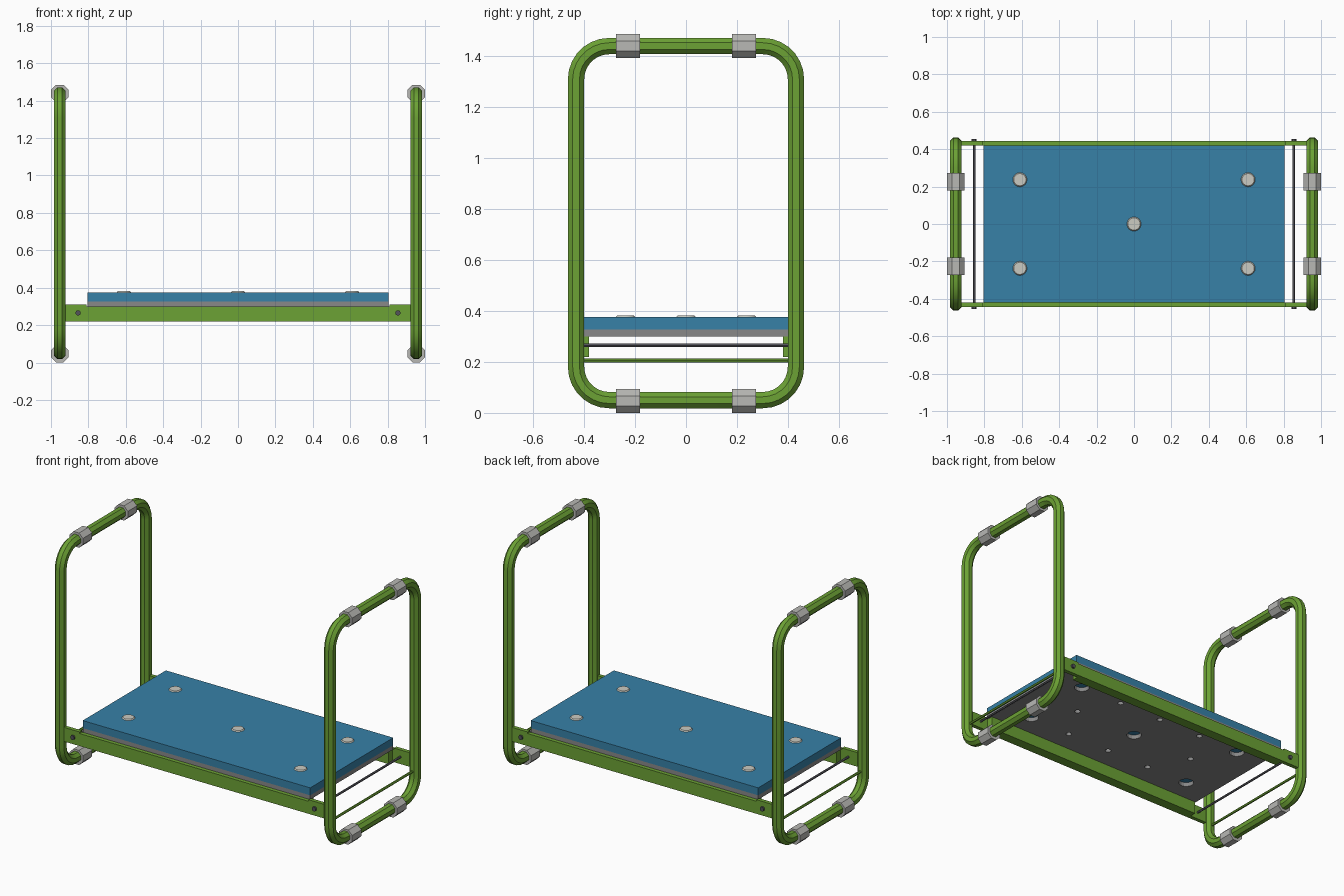
import bpy, bmesh, math
from mathutils import Vector, Matrix

if "Cube" in bpy.data.objects:
    bpy.data.objects.remove(bpy.data.objects["Cube"], do_unlink=True)


def material(name, color):
    m = bpy.data.materials.new(name)
    m.use_nodes = True
    rgba = (*color, 1)
    m.diffuse_color = rgba
    m.node_tree.nodes["Principled BSDF"].inputs["Base Color"].default_value = rgba
    return m


GREEN = material("green paint", (0.15, 0.36, 0.035))
BLUE = material("blue cushion", (0.038, 0.22, 0.39))
GREY = material("grey base", (0.25, 0.25, 0.25))
PALE = material("pale button", (0.60, 0.60, 0.54))
SLEEVE = material("light grey sleeve", (0.48, 0.48, 0.46))
STEEL = material("dark steel", (0.085, 0.085, 0.1))


def finish(name, bm, mat, smooth=False):
    bmesh.ops.recalc_face_normals(bm, faces=bm.faces)
    mesh = bpy.data.meshes.new(name)
    bm.to_mesh(mesh)
    bm.free()
    obj = bpy.data.objects.new(name, mesh)
    bpy.context.collection.objects.link(obj)
    if mat:
        mesh.materials.append(mat)
    if smooth:
        bpy.ops.object.select_all(action='DESELECT')
        obj.select_set(True)
        bpy.context.view_layer.objects.active = obj
        bpy.ops.object.shade_smooth_by_angle(angle=math.radians(30))
    return obj


def box(name, low, high, mat):
    low, high = Vector(low), Vector(high)
    bm = bmesh.new()
    bmesh.ops.create_cube(bm, size=1, matrix=Matrix.Translation((low + high) / 2)
                          @ Matrix.Diagonal((*(high - low), 1)))
    return finish(name, bm, mat)


def cylinder(name, center, radius, length, mat, axis='Y', sides=12, top=None, turn=0):
    bm = bmesh.new()
    rot = Matrix.Rotation(math.pi / 2, 4, 'X') if axis == 'Y' else Matrix()
    bmesh.ops.create_cone(bm, cap_ends=True, segments=sides, radius1=radius,
                          radius2=radius if top is None else top, depth=length,
                          matrix=Matrix.Translation(center) @ rot @ Matrix.Rotation(turn, 4, 'Z'))
    return finish(name, bm, mat, sides > 8)


# Tube loops: an octagon swept round an upright rounded rectangle
FRAME_X, HALF_Y, LOW_Z, HIGH_Z, BEND = 0.953, 0.431, 0.05, 1.438, 0.13
EIGHTH = math.pi / 8
OCT = 1 / math.cos(EIGHTH)


def tube_loop(name, x, apothem=0.032, steps=7):
    bm = bmesh.new()
    rings = []
    corners = [(1, HIGH_Z - BEND), (-1, HIGH_Z - BEND), (-1, LOW_Z + BEND), (1, LOW_Z + BEND)]
    for q, (side, cz) in enumerate(corners):
        for i in range(steps + 1):
            a = (q + i / steps) * math.pi / 2
            out = Vector((0, math.cos(a), math.sin(a)))
            p = Vector((x, side * (HALF_Y - BEND), cz)) + out * BEND
            ring = []
            for k in range(8):
                t = EIGHTH * (2 * k + 1)
                offset = out * math.cos(t) + Vector((math.sin(t), 0, 0))
                ring.append(bm.verts.new(p + offset * apothem * OCT))
            rings.append(ring)
    for i, a in enumerate(rings):
        b = rings[(i + 1) % len(rings)]
        for k in range(8):
            j = (k + 1) % 8
            bm.faces.new((a[k], a[j], b[j], b[k]))
    return finish(name, bm, GREEN, True)


for side, label in ((1, "left"), (-1, "right")):
    x = side * FRAME_X
    tube_loop(f"{label}_tube_loop", x)
    # Octagonal sleeves on the top and bottom of each loop
    for z, level in ((0.047, "lower"), (HIGH_Z, "upper")):
        for y, end in ((-0.227, "front"), (0.227, "back")):
            cylinder(f"{label}_{level}_{end}_sleeve", (x, y, z), 0.047 * OCT, 0.094,
                     SLEEVE, sides=8, turn=EIGHTH)
    # Cross rods and their bolt heads
    cylinder(f"{label}_green_rod", (x, 0, 0.205), 0.008, 2 * HALF_Y, GREEN)
    cylinder(f"{label}_steel_rod", (side * 0.855, 0, 0.265), 0.007, 0.89, STEEL)
    for y, end in ((-0.45, "front"), (0.45, "back")):
        cylinder(f"{label}_{end}_bolt", (side * 0.855, y, 0.265), 0.014, 0.01, STEEL)

# Side rails, stepped down under the base, with an inner beam
half = [(0.925, 0.22), (0.925, 0.31), (0.81, 0.31), (0.81, 0.30)]
outline = half + [(-x, z) for x, z in reversed(half)]
for side, end in ((-1, "front"), (1, "back")):
    bm = bmesh.new()
    face = bm.faces.new([bm.verts.new((x, side * 0.42, z)) for x, z in outline])
    new = bmesh.ops.extrude_face_region(bm, geom=[face])["geom"]
    bmesh.ops.translate(bm, verts=[v for v in new if isinstance(v, bmesh.types.BMVert)],
                        vec=(0, side * 0.025, 0))
    finish(f"{end}_rail", bm, GREEN)
    ys = sorted((side * 0.38, side * 0.42))
    box(f"{end}_inner_beam", (-0.8, ys[0], 0.22), (0.8, ys[1], 0.30), GREEN)

# Cushion and grey base board
box("cushion", (-0.805, -0.42, 0.327), (0.805, 0.42, 0.375), BLUE)
base = box("base_board", (-0.805, -0.42, 0.30), (0.805, 0.42, 0.327), GREY)

# Buttons on the cushion, with matching holes under the base
buttons = [(0, 0)] + [(sx * 0.61, sy * 0.237) for sx in (-1, 1) for sy in (-1, 1)]
vents = [(-0.445, 0), (0.445, 0)] + [(x, y) for x in (-0.31, 0, 0.31) for y in (-0.243, 0.243)]
holes = [(p, 0.045) for p in buttons] + [(p, 0.018) for p in vents]
for x, y in buttons:
    cylinder("button", (x, y, 0.377), 0.04, 0.008, PALE, axis='Z', sides=16, top=0.033)

bm = bmesh.new()
for (x, y), r in holes:
    bmesh.ops.create_cone(bm, cap_ends=True, segments=16, radius1=r, radius2=r, depth=0.1,
                          matrix=Matrix.Translation((x, y, 0.31)))
cutter = finish("hole_cutter", bm, GREY)
cutter.hide_render = True
cutter.hide_viewport = True
cut = base.modifiers.new("holes", 'BOOLEAN')
cut.operation = 'DIFFERENCE'
cut.solver = 'EXACT'
cut.object = cutter

# Apply the holes, then drop the cutter
bpy.context.view_layer.update()
evaluated = base.evaluated_get(bpy.context.evaluated_depsgraph_get())
base.data = bpy.data.meshes.new_from_object(evaluated)
base.modifiers.clear()
bpy.data.objects.remove(cutter, do_unlink=True)
